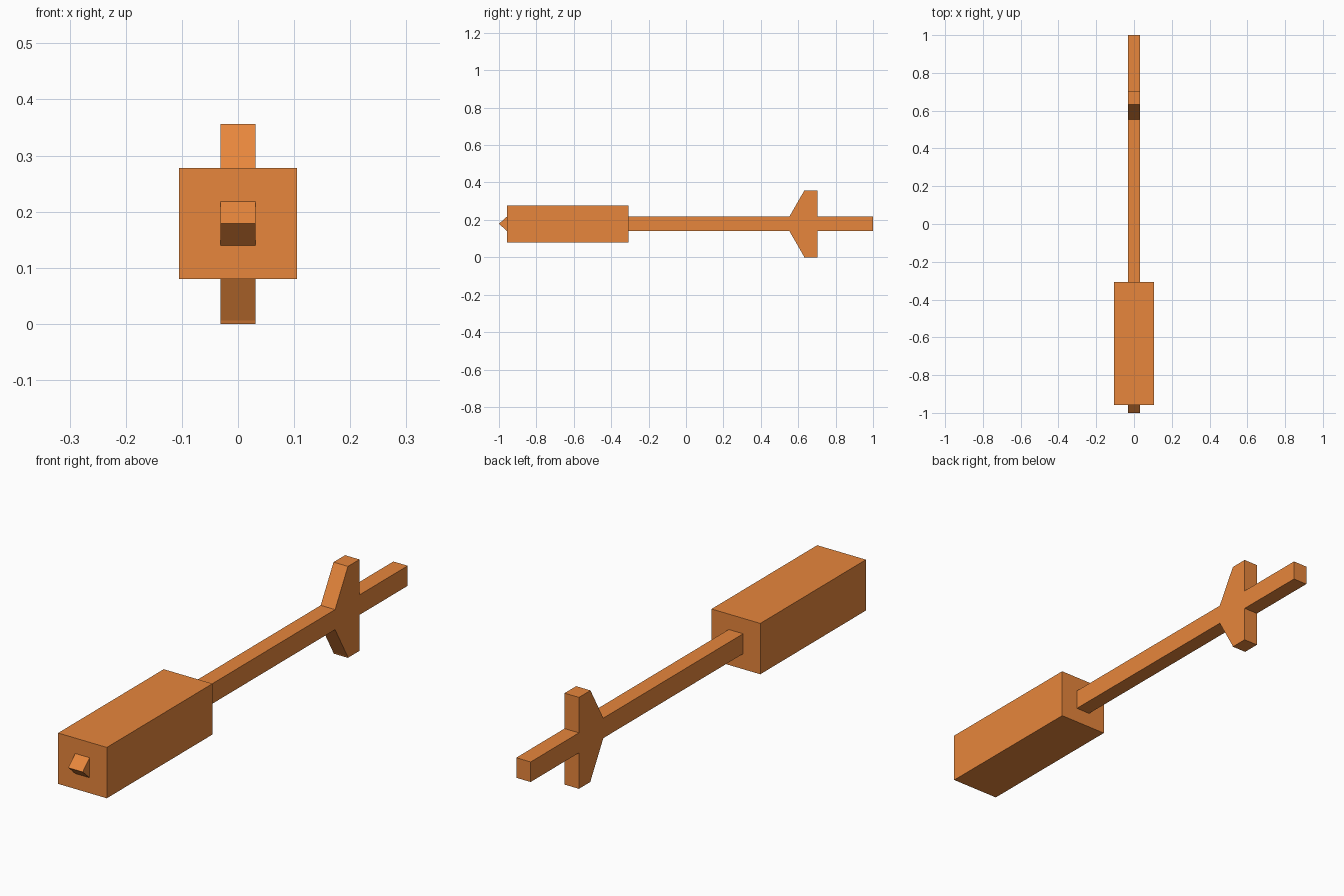
import bpy, bmesh

if "Cube" in bpy.data.objects:
    bpy.data.objects.remove(bpy.data.objects["Cube"])

orange = bpy.data.materials.new("orange")
orange.diffuse_color = (0.8, 0.24, 0.045, 1)
orange.use_nodes = True
orange.node_tree.nodes["Principled BSDF"].inputs["Base Color"].default_value = orange.diffuse_color


def extrude_profile(name, profile, half_width):
    """Extrude a closed (y, z) outline symmetrically along x."""
    bm = bmesh.new()
    face = bm.faces.new([bm.verts.new((-half_width, y, z)) for y, z in profile])
    ext = bmesh.ops.extrude_face_region(bm, geom=[face])
    moved = [v for v in ext["geom"] if isinstance(v, bmesh.types.BMVert)]
    bmesh.ops.translate(bm, verts=moved, vec=(2 * half_width, 0, 0))
    bmesh.ops.recalc_face_normals(bm, faces=bm.faces)
    mesh = bpy.data.meshes.new(name)
    bm.to_mesh(mesh)
    bm.free()
    mesh.materials.append(orange)
    obj = bpy.data.objects.new(name, mesh)
    bpy.context.collection.objects.link(obj)
    return obj


# Thin shaft with pointed tip and swept cross guard
shaft = [
    (-1.0, 0.179), (-0.957, 0.218), (0.553, 0.218), (0.632, 0.356),
    (0.703, 0.356), (0.703, 0.218), (1.0, 0.218), (1.0, 0.14),
    (0.703, 0.14), (0.703, 0.0), (0.632, 0.0), (0.63, 0.006),
    (0.553, 0.14), (-0.957, 0.14),
]
extrude_profile("shaft_with_guard", shaft, 0.031)

# Thick block around the front of the shaft
y0, y1, z0, z1 = -0.957, -0.307, 0.08, 0.278
extrude_profile("front_block", [(y0, z0), (y1, z0), (y1, z1), (y0, z1)], 0.105)
